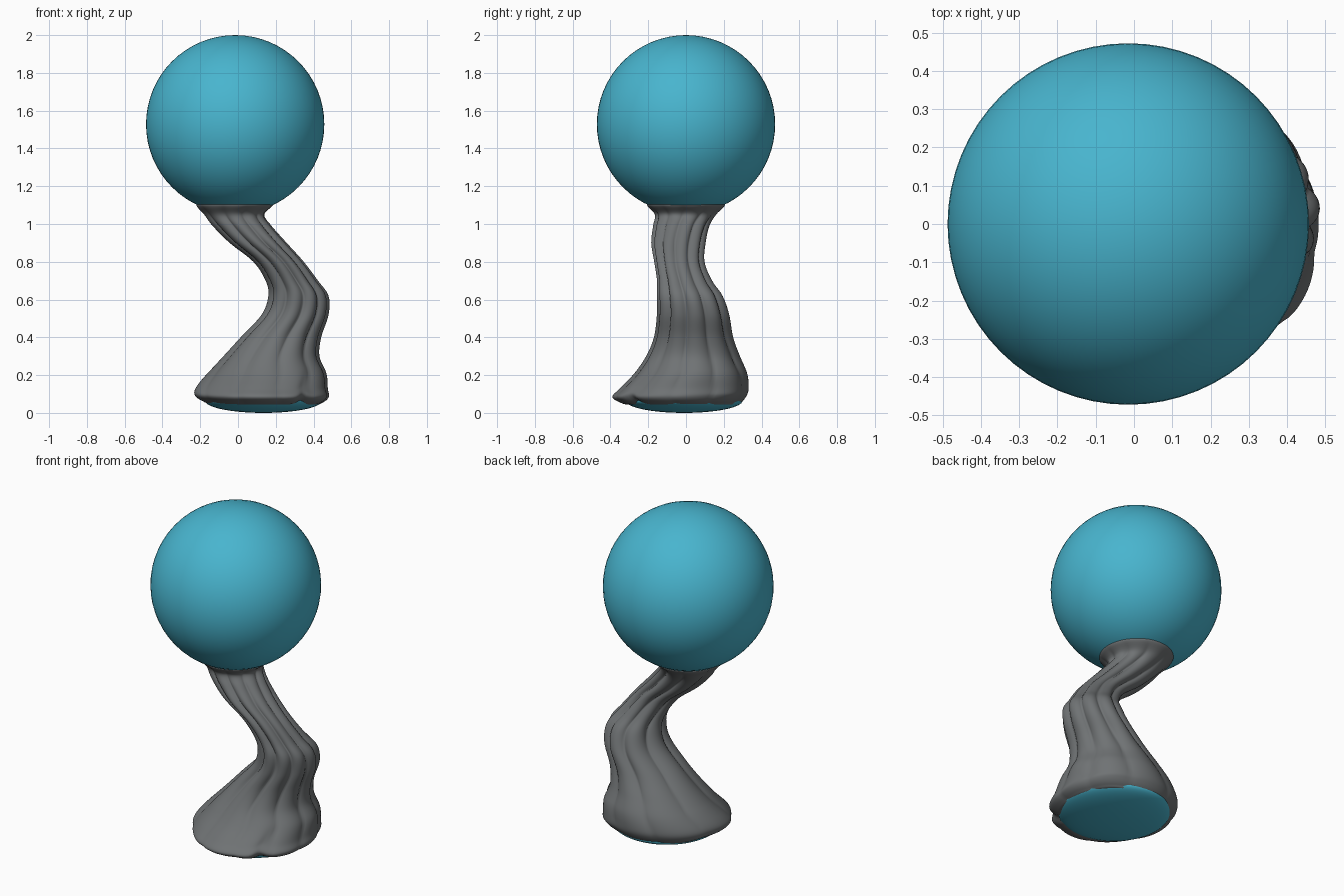
import bpy, bmesh, math

cube = bpy.data.objects.get("Cube")
if cube:
    bpy.data.objects.remove(cube, do_unlink=True)


def material(name, rgb):
    mat = bpy.data.materials.new(name)
    mat.use_nodes = True
    colour = (*rgb, 1)
    mat.diffuse_color = colour
    mat.node_tree.nodes["Principled BSDF"].inputs["Base Color"].default_value = colour
    return mat


def ellipsoid(name, centre, scale, mat):
    bpy.ops.mesh.primitive_uv_sphere_add(segments=64, ring_count=32, radius=1, location=centre)
    ob = bpy.context.object
    ob.name = name
    ob.scale = scale
    bpy.ops.object.transform_apply(location=False, rotation=False, scale=True)
    bpy.ops.object.shade_smooth()
    ob.data.materials.append(mat)
    return ob


def smooth_between(rows, i, t):
    """Catmull-Rom blend between rows i and i + 1."""
    p, q = rows[max(i - 1, 0)], rows[i]
    r, s = rows[i + 1], rows[min(i + 2, len(rows) - 1)]
    return [b + 0.5 * t * (c - a + t * (2*a - 5*b + 4*c - d + t * (3*(b - c) + d - a)))
            for a, b, c, d in zip(p, q, r, s)]


def bump(angle, centre, width):
    d = math.atan2(math.sin(angle - centre), math.cos(angle - centre))
    return math.exp(-(d / width) ** 2)


teal = material("teal", (0.065, 0.46, 0.62))
grey = material("grey", (0.16, 0.17, 0.175))

# Ball on top and shallow sole underneath
ellipsoid("ball", (-0.015, 0, 1.528), (0.472, 0.472, 0.472), teal)
ellipsoid("sole", (0.135, -0.01, 0.065), (0.31, 0.31, 0.065), teal)

# Trunk sections: height, x from, x to, y from, y to, fold depth
sections = [
    (0.075, 0.03, 0.23, -0.12, 0.09, 0),
    (0.045, -0.13, 0.39, -0.28, 0.25, 0.03),
    (0.055, -0.18, 0.44, -0.34, 0.28, 0.03),
    (0.085, -0.22, 0.47, -0.38, 0.305, 0.03),
    (0.13, -0.21, 0.465, -0.34, 0.32, 0.04),
    (0.21, -0.15, 0.46, -0.265, 0.315, 0.06),
    (0.30, -0.07, 0.425, -0.205, 0.28, 0.09),
    (0.40, 0.02, 0.435, -0.165, 0.245, 0.13),
    (0.52, 0.13, 0.475, -0.15, 0.225, 0.17),
    (0.62, 0.165, 0.475, -0.15, 0.19, 0.18),
    (0.70, 0.15, 0.42, -0.15, 0.135, 0.18),
    (0.80, 0.085, 0.345, -0.165, 0.095, 0.18),
    (0.90, -0.04, 0.255, -0.18, 0.10, 0.18),
    (0.99, -0.13, 0.175, -0.17, 0.12, 0.14),
    (1.05, -0.175, 0.137, -0.16, 0.155, 0.08),
    (1.10, -0.215, 0.18, -0.2, 0.2, 0),
    (1.13, -0.19, 0.16, -0.18, 0.18, 0),
]
SIDES, STEPS = 128, 6

bm = bmesh.new()
rings = []
for i in range(len(sections) - 1):
    for k in range(STEPS):
        z, xa, xb, ya, yb, depth = smooth_between(sections, i, k / STEPS)
        base = max(0, 1 - abs(z - 0.1) / 0.14)
        ring = []
        for j in range(SIDES):
            a = math.tau * j / SIDES
            # Long rounded folds with tight creases, drifting around the trunk
            turn = 4.5 * a + 0.9 * math.sin(a + 0.5) + 0.7 * math.sin(3 * z)
            fold = abs(math.sin(turn)) ** 0.7
            r = 1.03 - depth * (1 - fold)
            # Lobes and a tucked notch around the foot
            r += base * (0.07 * bump(a, 0.8, 0.5) - 0.07 * bump(a, -2.4, 0.4)
                         - 0.07 * bump(a, -0.85, 0.12))
            lift = base * (0.012 * bump(a, math.pi, 0.8) + 0.02 * bump(a, -0.85, 0.12))
            x = (xa + xb) / 2 + r * (xb - xa) / 2 * math.cos(a)
            y = (ya + yb) / 2 + r * (yb - ya) / 2 * math.sin(a)
            ring.append(bm.verts.new((x, y, z + lift)))
        rings.append(ring)
for low, high in zip(rings, rings[1:]):
    for j in range(SIDES):
        n = (j + 1) % SIDES
        bm.faces.new((low[j], low[n], high[n], high[j]))
bm.faces.new(rings[0][::-1])
bm.faces.new(rings[-1])

mesh = bpy.data.meshes.new("trunk")
bm.to_mesh(mesh)
bm.free()
mesh.materials.append(grey)
mesh.shade_smooth()
bpy.context.collection.objects.link(bpy.data.objects.new("trunk", mesh))
